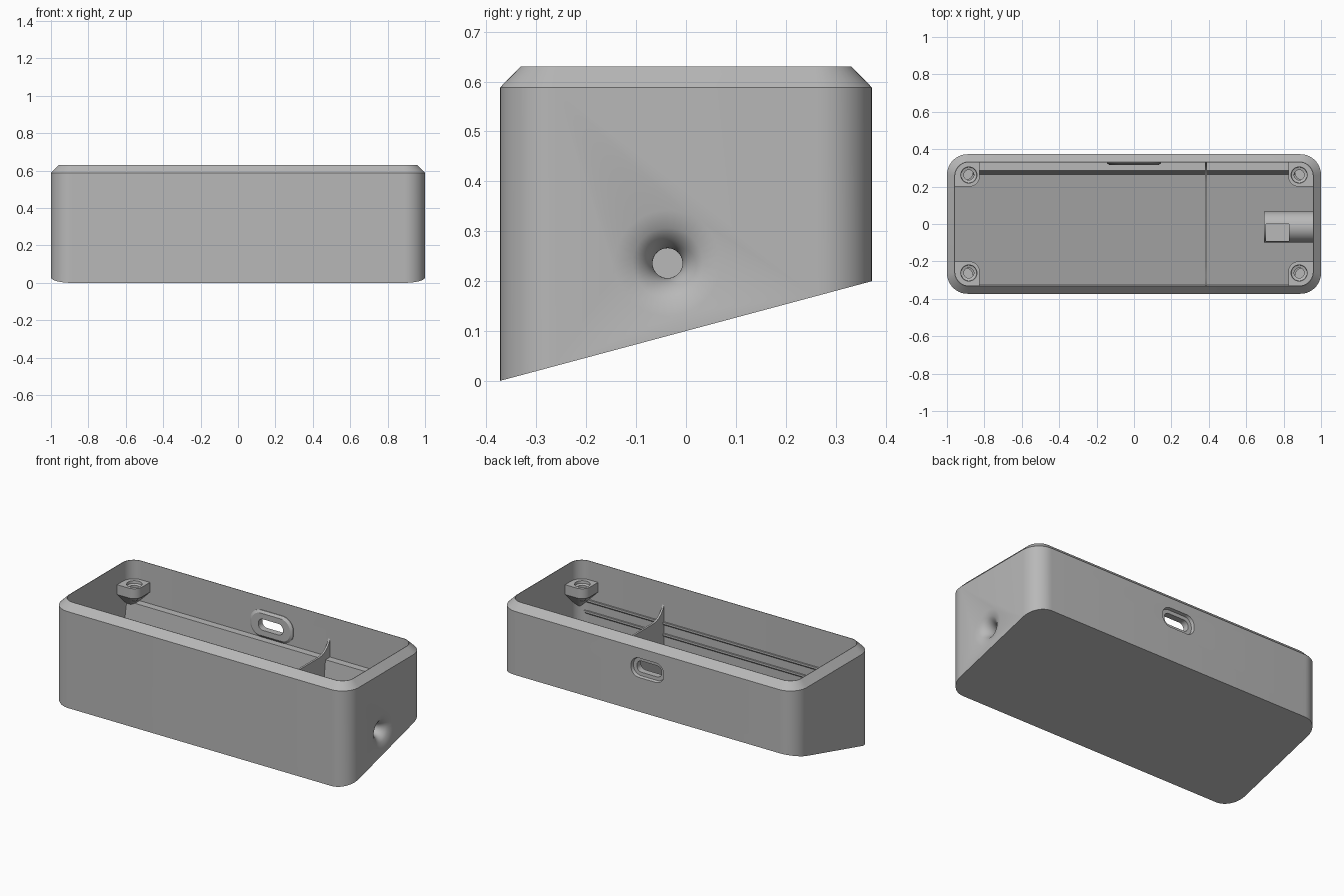
import bpy, bmesh, math

cube = bpy.data.objects.get("Cube")
if cube:
    bpy.data.objects.remove(cube, do_unlink=True)

grey = bpy.data.materials.new("plain grey")
grey.use_nodes = True
grey.diffuse_color = (0.48, 0.48, 0.48, 1)
grey.node_tree.nodes["Principled BSDF"].inputs["Base Color"].default_value = grey.diffuse_color

HX, HY, TOP = 1.0, 0.373, 0.63
SLOPE = 0.2 / (2 * HY)
FLOOR = 0.05


def base_z(y):
    return (y + HY) * SLOPE


def rounded(hx, hy, r, seg=10):
    """Outline of a rounded rectangle, counter-clockwise."""
    pts = []
    for k, (sx, sy) in enumerate([(1, 1), (-1, 1), (-1, -1), (1, -1)]):
        for i in range(seg + 1):
            a = math.pi / 2 * (k + i / seg)
            pts.append((sx * (hx - r) + r * math.cos(a), sy * (hy - r) + r * math.sin(a)))
    return pts


def loft(name, loops):
    """Closed solid through loops of equal point count."""
    bm = bmesh.new()
    rings = [[bm.verts.new(p) for p in loop] for loop in loops]
    n = len(rings[0])
    for a, b in zip(rings, rings[1:]):
        for i in range(n):
            j = (i + 1) % n
            bm.faces.new((a[i], a[j], b[j], b[i]))
    bm.faces.new(rings[0][::-1])
    bm.faces.new(rings[-1])
    bmesh.ops.recalc_face_normals(bm, faces=bm.faces)
    me = bpy.data.meshes.new(name)
    bm.to_mesh(me)
    bm.free()
    ob = bpy.data.objects.new(name, me)
    bpy.context.collection.objects.link(ob)
    me.materials.append(grey)
    return ob


def extrude_x(name, profile, x0, x1):
    return loft(name, [[(x, y, z) for y, z in profile] for x in (x0, x1)])


def lathe(name, stations, centre, axis, seg=40):
    """Solid of revolution from (position, radius) stations along x or z."""
    loops = []
    for p, r in stations:
        ring = []
        for i in range(seg):
            a = math.tau * i / seg
            u, v = centre[0] + r * math.cos(a), centre[1] + r * math.sin(a)
            ring.append((p, u, v) if axis == "x" else (u, v, p))
        loops.append(ring)
    return loft(name, loops)


def cut(ob, cutters):
    bpy.context.view_layer.objects.active = ob
    for c in cutters:
        c.hide_render = True
        m = ob.modifiers.new("cut", 'BOOLEAN')
        m.operation, m.solver, m.object = 'DIFFERENCE', 'EXACT', c
        bpy.ops.object.modifier_apply(modifier=m.name)


# Case shell: sloped base, chamfered rim, deep open cavity
def ring(inset, z, r):
    return [(x, y, z(y)) for x, y in rounded(HX - inset, HY - inset, r)]


shell = loft("case_shell", [
    ring(0, base_z, 0.11),
    ring(0, lambda y: 0.588, 0.11),
    ring(0.041, lambda y: TOP, 0.075),
    ring(0.044, lambda y: TOP, 0.072),
    ring(0.044, lambda y: base_z(y) + FLOOR, 0.072)])
parts = [shell]

# Port opening in the back wall, with a raised surround inside
PORT_Z = 0.468


def port_ring(y, hx, hz):
    return [(x, y, PORT_Z + z) for x, z in rounded(hx, hz, hz * 0.9)]


port_cut = loft("port_cutter", [
    port_ring(0.40, 0.118, 0.066), port_ring(0.355, 0.105, 0.055),
    port_ring(0.354, 0.083, 0.034), port_ring(0.25, 0.083, 0.034)])
surround = loft("port_surround", [
    port_ring(0.34, 0.145, 0.082), port_ring(0.325, 0.145, 0.082),
    port_ring(0.315, 0.13, 0.068)])

# Cable entry: flared hole in one end wall and a tube housing behind it
flare = [(1.01, 0.115)]
for i in range(13):
    a = math.pi / 2 * i / 12
    flare.append((1.001 - 0.08 * math.sin(a), 0.03 + 0.08 * (1 - math.sin(a)) if i == 0
                  else 0.03 + 0.08 * (1 - math.sqrt(1 - (1 - math.sin(a)) ** 2))))
flare[1] = (1.001, 0.11)
flare.append((0.76, 0.03))
cable_cut = lathe("cable_cutter", flare, (-0.037, 0.236), "x")
housing = lathe("cable_housing", [(0.695, 0.083), (0.965, 0.083)], (-0.015, 0.225), "x")
notch = extrude_x("notch_cutter", [(-0.09, 0.2), (0, 0.2), (0, 0.4), (-0.09, 0.4)], 0.705, 0.83)
cut(shell, [port_cut, cable_cut])
cut(surround, [port_cut])
cut(housing, [cable_cut, notch])
parts += [surround, housing]

# Shelf along the back wall
parts.append(extrude_x("back_shelf", [
    (0.34, 0.385), (0.285, 0.385), (0.265, 0.22), (0.34, 0.22)], -0.957, 0.957))

# Thin rails along the front wall
for z in (0.395, 0.325):
    parts.append(extrude_x("front_rail", [
        (-0.335, z), (-0.32, z), (-0.32, z - 0.012), (-0.335, z - 0.027)], -0.957, 0.957))

# Divider with a dished top edge
top_edge = []
for side in (-1, 1):
    arc = []
    for i in range(9):
        a = math.pi / 2 * i / 8
        arc.append((side * (0.335 - 0.11 * (1 - math.cos(a))), 0.53 - 0.11 * math.sin(a)))
    top_edge += arc if side < 0 else arc[::-1]
parts.append(extrude_x("divider", top_edge + [
    (0.335, base_z(0.335) + 0.03), (-0.335, base_z(-0.335) + 0.03)], 0.379, 0.391))

# Corner screw posts, tapering into the walls below
for sx in (-1, 1):
    for sy in (-1, 1):
        def post_ring(size, z):
            cx, cy, r = 0.96, 0.335, size * 0.4
            pts = [(cx, cy), (cx - size, cy)]
            for i in range(9):
                a = math.pi / 2 * i / 8
                pts.append((cx - size + r - r * math.cos(a), cy - size + r - r * math.sin(a)))
            pts.append((cx, cy - size))
            return [(sx * x, sy * y, z) for x, y in pts]

        post = loft("screw_post", [
            post_ring(0.03, 0.35), post_ring(0.135, 0.455), post_ring(0.135, 0.515)])
        hole = lathe("screw_cutter", [
            (0.53, 0.045), (0.5, 0.042), (0.495, 0.027), (0.42, 0.027)],
            (sx * 0.883, sy * 0.262), "z", 24)
        cut(post, [hole])
        bpy.data.objects.remove(hole, do_unlink=True)
        parts.append(post)

for c in (port_cut, cable_cut, notch):
    bpy.data.objects.remove(c, do_unlink=True)

# Smooth rounded faces, keep edges crisp
bpy.ops.object.select_all(action='DESELECT')
for ob in parts:
    ob.select_set(True)
bpy.context.view_layer.objects.active = shell
bpy.ops.object.shade_smooth_by_angle(angle=math.radians(28))
